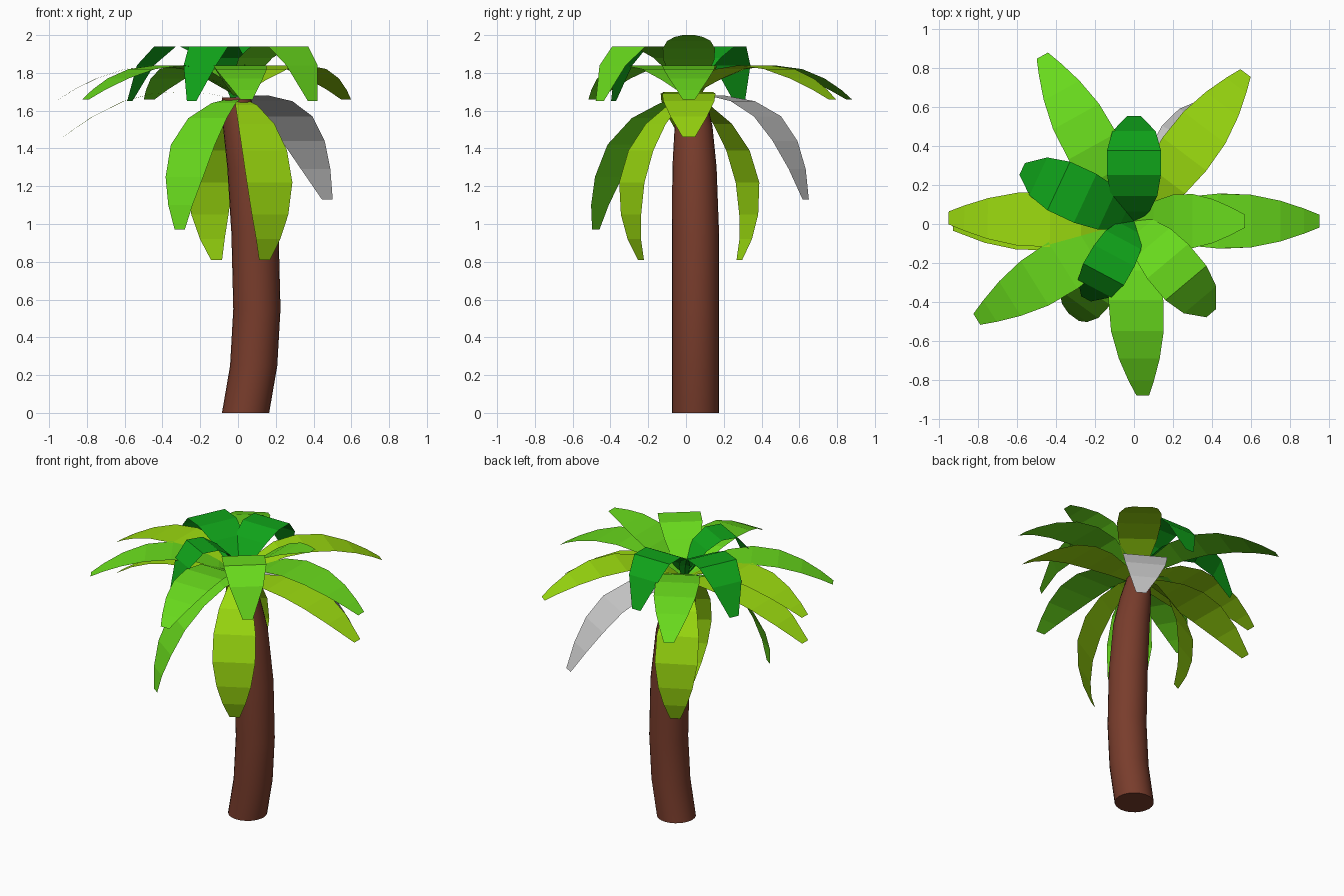
import bpy, bmesh, math
from mathutils import Vector

if "Cube" in bpy.data.objects:
    bpy.data.objects.remove(bpy.data.objects["Cube"])


def material(name, rgb):
    m = bpy.data.materials.new(name)
    m.diffuse_color = (*rgb, 1)
    m.use_nodes = True
    m.node_tree.nodes["Principled BSDF"].inputs["Base Color"].default_value = m.diffuse_color
    return m


BARK = material("bark", (0.19, 0.046, 0.025))
DARK = material("dark_green", (0.005, 0.37, 0.01))
GREEN = material("leaf_green", (0.14, 0.70, 0.012))
LIME = material("lime_green", (0.33, 0.71, 0.005))


def add_object(name, bm, mat):
    me = bpy.data.meshes.new(name)
    bm.to_mesh(me)
    bm.free()
    if mat:
        me.materials.append(mat)
    ob = bpy.data.objects.new(name, me)
    bpy.context.collection.objects.link(ob)
    return ob


# Trunk: rings swept along a gentle bend (x, y, z, radius)
def trunk():
    rings = [(.04, .05, 0, .125), (.083, .05, .25, .125), (.1, .05, .55, .125),
             (.09, .05, .95, .125), (.06, .045, 1.3, .117),
             (.02, .04, 1.52, .1), (-.01, .03, 1.67, .075)]
    n = 24
    bm = bmesh.new()
    loops = []
    for x, y, z, r in rings:
        loops.append([bm.verts.new((x + r * math.cos(2 * math.pi * i / n),
                                    y + r * math.sin(2 * math.pi * i / n), z)) for i in range(n)])
    for a, b in zip(loops, loops[1:]):
        for i in range(n):
            j = (i + 1) % n
            bm.faces.new((a[i], a[j], b[j], b[i])).smooth = True
    bm.faces.new(loops[0][::-1])
    bm.faces.new(loops[-1])
    add_object("trunk", bm, BARK)


# Half width of a leaf along its length
WIDTH = [(0, .025), (.12, .075), (.3, .125), (.5, .145), (.68, .13), (.85, .085), (1, .033)]


def half_width(t):
    for (t0, w0), (t1, w1) in zip(WIDTH, WIDTH[1:]):
        if t <= t1:
            return w0 + (w1 - w0) * (t - t0) / (t1 - t0)
    return WIDTH[-1][1]


# Leaf: a flat-faced strip following a path of (reach, height), turned to an angle;
# sway bends the tip sideways
def leaf(name, angle, path, mat, reach=1.0, sway=0.0, width=1.0):
    a = math.radians(angle)
    out = Vector((math.cos(a), math.sin(a), 0))
    side = Vector((-math.sin(a), math.cos(a), 0))
    pts = [Vector((0, .015, z)) + out * r * reach for r, z in path]
    dist = [0]
    for p, q in zip(pts, pts[1:]):
        dist.append(dist[-1] + (q - p).length)
    bm = bmesh.new()
    rows = []
    for p, d in zip(pts, dist):
        t = min(1, d / dist[-1])
        c = p + side * sway * t * t
        w = side * half_width(t) * width
        rows.append((bm.verts.new(c - w), bm.verts.new(c + w)))
    for (l0, r0), (l1, r1) in zip(rows, rows[1:]):
        bm.faces.new((l0, l1, r1, r0))
    add_object(name, bm, mat)


trunk()

# Top tier: short leaves that rise and fold over
FOLD = [(0, 1.69), (.05, 1.79), (.13, 1.88), (.24, 1.94), (.37, 1.94), (.47, 1.84), (.55, 1.65)]
leaf("top_leaf_back", 90, FOLD, DARK, .98)
leaf("top_leaf_left", 155, FOLD, DARK, 1.15)
leaf("top_leaf_front", -118, FOLD, DARK, .85, -.03, .85)
leaf("top_leaf_front_right", -50, FOLD, GREEN, 1.12)
RISE = [(0, 1.69), (.1, 1.79), (.2, 1.87), (.3, 1.93), (.4, 1.97), (.49, 1.99), (.57, 2.0)]
leaf("top_leaf_upright", 0, RISE, GREEN)

# Middle tier: long arching leaves
ARCH = [(0, 1.68), (.13, 1.76), (.27, 1.82), (.43, 1.84), (.6, 1.82),
        (.75, 1.77), (.87, 1.71), (.95, 1.66)]
for i, (ang, mat, k, sway) in enumerate([(0, GREEN, 1, 0), (53, LIME, 1, 0),
                                         (119, GREEN, 1.02, 0), (179, LIME, 1, 0),
                                         (212, GREEN, 1, 0), (-90, GREEN, .94, .045)]):
    leaf(f"middle_leaf_{i + 1}", ang, ARCH, mat, k, sway)

# Lower tier: leaves drooping by different amounts
WIDE = [(0, 1.66), (.15, 1.69), (.3, 1.70), (.45, 1.69), (.6, 1.65), (.76, 1.57), (.92, 1.46)]
leaf("lower_leaf_right", 0, WIDE, LIME)
leaf("lower_leaf_left", 181, WIDE, LIME, 1.01)
HALF = [(0, 1.67), (.17, 1.68), (.34, 1.65), (.5, 1.57), (.62, 1.44), (.71, 1.29), (.78, 1.13)]
leaf("lower_leaf_back_right", 60, HALF, None, .99, -.1)
STEEP = [(0, 1.67), (.13, 1.64), (.28, 1.56), (.42, 1.42), (.51, 1.25), (.56, 1.1), (.58, .97)]
leaf("lower_leaf_front_left", -126, STEEP, GREEN, 1, .04)
HANG = [(0, 1.67), (.09, 1.63), (.2, 1.53), (.29, 1.39), (.345, 1.22),
        (.35, 1.05), (.33, .92), (.29, .81)]
leaf("lower_leaf_front", -61, HANG, LIME)
leaf("lower_leaf_back", 117, HANG, LIME, 1, -.02)
